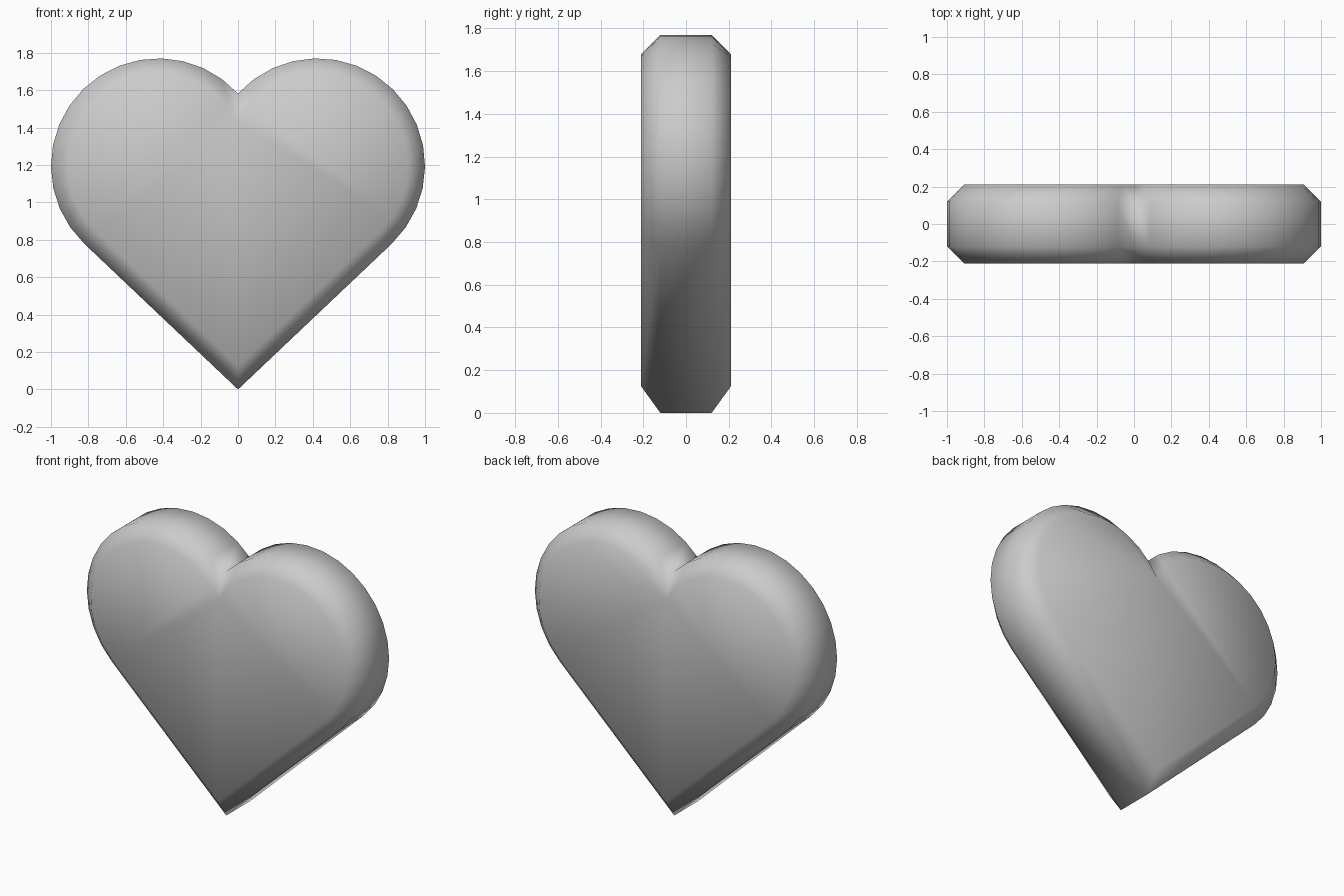
import bpy, bmesh, math

if "Cube" in bpy.data.objects:
    bpy.data.objects.remove(bpy.data.objects["Cube"])

LOBE_X, LOBE_Z, RADIUS = 0.425, 1.195, 0.575
CHAMFER, FLAT, DEPTH = 0.09, 0.12, 0.21
SEGMENTS = 16


def heart_ring(bm, y, inset):
    """Outline of the heart at depth y: tip, left lobe, notch, right lobe."""
    r = RADIUS - inset
    start = math.radians(-46.5)
    end = math.acos(-LOBE_X / r)
    angles = [start + (end - start) * i / SEGMENTS for i in range(SEGMENTS + 1)]
    lobe = [(LOBE_X + r * math.cos(a), LOBE_Z + r * math.sin(a)) for a in angles]
    lobe[-1] = (0, lobe[-1][1])
    tip = (0, inset / math.cos(math.radians(43.5)))
    outline = [tip] + lobe + [(-x, z) for x, z in reversed(lobe[:-1])]
    return [bm.verts.new((x, y, z)) for x, z in outline]


# Heart body: four outlines give the side wall and both chamfers
bm = bmesh.new()
rings = [heart_ring(bm, y, inset) for y, inset in
         ((-DEPTH, CHAMFER), (-FLAT, 0), (FLAT, 0), (DEPTH, CHAMFER))]
count = len(rings[0])
for a, b in zip(rings, rings[1:]):
    for i in range(count):
        j = (i + 1) % count
        bm.faces.new((a[i], a[j], b[j], b[i]))

# Front and back caps: a centre diamond and two half discs
notch = SEGMENTS + 1
for ring in (rings[0], rings[-1]):
    bm.faces.new((ring[0], ring[1], ring[notch], ring[-1]))
    bm.faces.new(ring[1:notch + 1])
    bm.faces.new(ring[notch:])
bmesh.ops.recalc_face_normals(bm, faces=bm.faces)
for face in bm.faces:
    face.smooth = True

mesh = bpy.data.meshes.new("heart")
bm.to_mesh(mesh)
bm.free()
heart = bpy.data.objects.new("heart", mesh)
bpy.context.collection.objects.link(heart)

# Plain grey surface
grey = bpy.data.materials.new("light_grey")
grey.use_nodes = True
colour = (0.6, 0.6, 0.6, 1)
grey.diffuse_color = colour
grey.node_tree.nodes["Principled BSDF"].inputs["Base Color"].default_value = colour
mesh.materials.append(grey)
